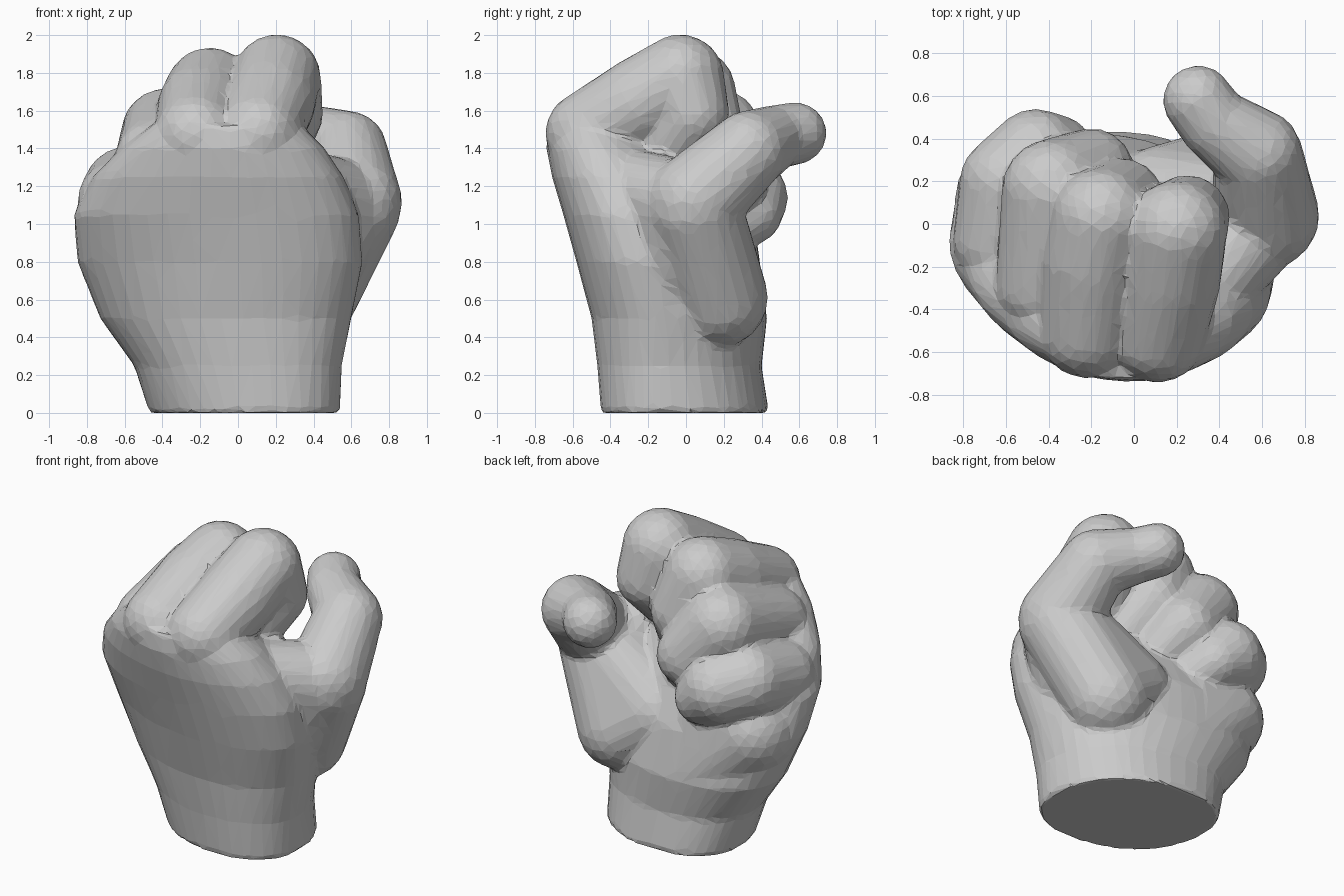
import bpy, bmesh, math
from mathutils import Vector

if "Cube" in bpy.data.objects:
    bpy.data.objects.remove(bpy.data.objects["Cube"])

grey = bpy.data.materials.new("plain_grey")
grey.use_nodes = True
grey.diffuse_color = (0.6, 0.6, 0.6, 1)
grey.node_tree.nodes["Principled BSDF"].inputs["Base Color"].default_value = (0.6, 0.6, 0.6, 1)


def make_object(name, bm):
    mesh = bpy.data.meshes.new(name)
    bmesh.ops.recalc_face_normals(bm, faces=bm.faces)
    bm.to_mesh(mesh)
    bm.free()
    mesh.materials.append(grey)
    obj = bpy.data.objects.new(name, mesh)
    bpy.context.collection.objects.link(obj)
    return obj


def loft(name, sections, sides=40):
    """Stack skewed oval sections: height, x range, y range, roundness, skew."""
    bm = bmesh.new()
    rings = []
    for z, x0, x1, y0, y1, power, skew in sections:
        ring = []
        for i in range(sides):
            a = math.tau * i / sides
            c, s = math.cos(a + skew / 2), math.sin(a - skew / 2)
            x = (x0 + x1) / 2 + (x1 - x0) / 2 * math.copysign(abs(c) ** (2 / power), c)
            y = (y0 + y1) / 2 + (y1 - y0) / 2 * math.copysign(abs(s) ** (2 / power), s)
            ring.append(bm.verts.new((x, y, z)))
        rings.append(ring)
    for low, high in zip(rings, rings[1:]):
        for i in range(sides):
            j = (i + 1) % sides
            bm.faces.new((low[i], low[j], high[j], high[i]))
    bm.faces.new(rings[0])
    bm.faces.new(rings[-1])
    return make_object(name, bm)


def hull_chain(name, joints, span=2):
    """Convex hulls over each run of `span` balls given as x, y, z, radius."""
    full = bmesh.new()
    for start in range(len(joints) - span + 1):
        bm = bmesh.new()
        for x, y, z, r in joints[start:start + span]:
            ball = bmesh.ops.create_icosphere(bm, subdivisions=3, radius=r)
            bmesh.ops.translate(bm, verts=ball["verts"], vec=Vector((x, y, z)))
        hull = bmesh.ops.convex_hull(bm, input=bm.verts)
        inner = {v for v in hull["geom_interior"] if isinstance(v, bmesh.types.BMVert)}
        bmesh.ops.delete(bm, geom=list(inner), context="VERTS")
        part = bpy.data.meshes.new("segment")
        bm.to_mesh(part)
        bm.free()
        full.from_mesh(part)
        bpy.data.meshes.remove(part)
    return make_object(name, full)


# Wrist and palm
palm = loft("fist", [
    (0.00, -0.47, 0.54, -0.45, 0.44, 2.2, 0.22),
    (0.25, -0.55, 0.55, -0.47, 0.40, 2.2, 0.22),
    (0.50, -0.73, 0.60, -0.50, 0.43, 2.1, 0.25),
    (0.80, -0.85, 0.66, -0.58, 0.37, 2, 0.28),
    (1.05, -0.87, 0.64, -0.65, 0.24, 2, 0.25),
    (1.25, -0.77, 0.56, -0.71, 0.10, 2, 0.2),
    (1.40, -0.62, 0.46, -0.74, -0.08, 2, 0.12),
    (1.52, -0.46, 0.34, -0.73, -0.25, 2.1, 0.05),
])

# Curled fingers and thumb
parts = [
    hull_chain("index_finger", [(0.11, -0.52, 1.48, 0.225), (0.17, -0.25, 1.64, 0.24),
                                (0.205, -0.03, 1.77, 0.235), (0.25, 0.03, 1.58, 0.20),
                                (0.19, -0.08, 1.42, 0.18)]),
    hull_chain("middle_finger", [(-0.22, -0.50, 1.47, 0.225), (-0.19, -0.18, 1.61, 0.24),
                                 (-0.15, 0.03, 1.70, 0.235), (-0.06, 0.11, 1.47, 0.20),
                                 (0.02, -0.02, 1.30, 0.18)]),
    hull_chain("ring_finger", [(-0.44, -0.29, 1.35, 0.21), (-0.38, 0.16, 1.48, 0.24),
                               (-0.20, 0.25, 1.27, 0.20), (-0.12, 0.12, 1.14, 0.17)]),
    hull_chain("little_finger", [(-0.63, -0.08, 1.12, 0.22), (-0.59, 0.19, 1.18, 0.23),
                                 (-0.46, 0.32, 1.14, 0.22), (-0.36, 0.34, 1.06, 0.17),
                                 (-0.28, 0.20, 0.98, 0.16)]),
    hull_chain("thumb", [(0.62, 0.04, 1.12, 0.25), (0.58, 0.33, 1.39, 0.21),
                         (0.38, 0.47, 1.46, 0.17), (0.30, 0.58, 1.48, 0.165)]),
    # Ball of the thumb, its web towards the knuckles, and the heel of the hand
    hull_chain("thumb_ball", [(0.61, 0.04, 1.09, 0.255), (0.36, 0.17, 0.61, 0.265),
                              (0.14, 0.11, 0.76, 0.26)], 3),
    hull_chain("thumb_web", [(0.25, -0.40, 1.22, 0.20), (0.56, 0.0, 1.09, 0.25),
                             (0.34, -0.10, 0.66, 0.25)], 3),
    hull_chain("palm_heel", [(-0.26, 0.17, 0.50, 0.26), (-0.57, 0.12, 0.82, 0.27),
                             (-0.30, 0.10, 0.80, 0.27)], 3),
]

# Join everything into one skin
bpy.ops.object.select_all(action="DESELECT")
for obj in parts + [palm]:
    obj.select_set(True)
bpy.context.view_layer.objects.active = palm
bpy.ops.object.join()

# Fuse, soften and reduce to coarse flat facets
fuse = palm.modifiers.new("fuse", "REMESH")
fuse.mode = "VOXEL"
fuse.voxel_size = 0.02
soften = palm.modifiers.new("soften", "SMOOTH")
soften.factor = 0.5
soften.iterations = 5
facets = palm.modifiers.new("facets", "DECIMATE")
facets.ratio = 0.05
for name in ("fuse", "soften", "facets"):
    bpy.ops.object.modifier_apply(modifier=name)
palm.data.polygons.foreach_set("use_smooth", [False] * len(palm.data.polygons))
